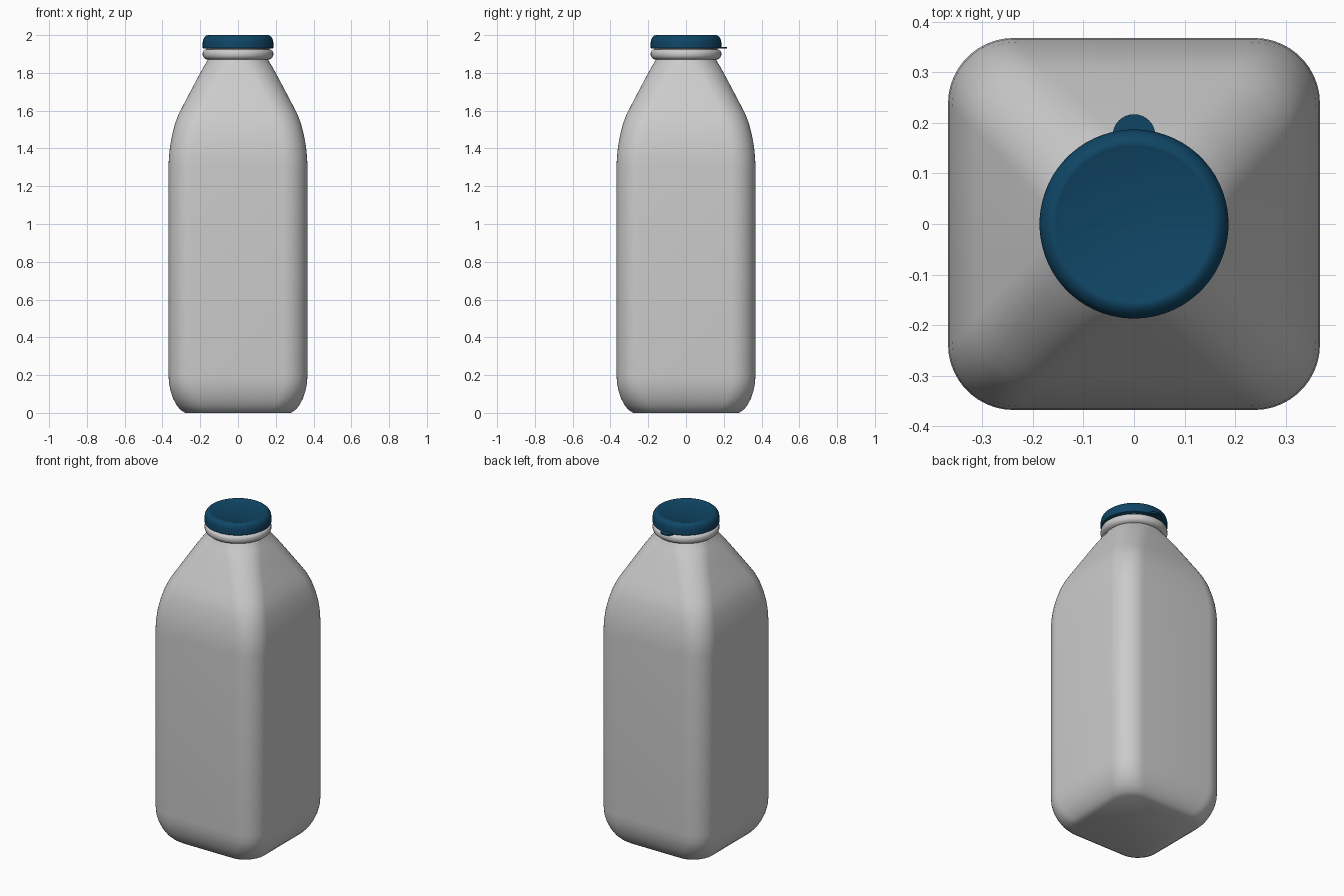
import bpy, bmesh, math

if "Cube" in bpy.data.objects:
    bpy.data.objects.remove(bpy.data.objects["Cube"])


def section(half, r, z, n):
    """Rounded square outline; a circle when r equals half."""
    pts = []
    for q in range(4):
        a0 = q * math.pi / 2
        mid = a0 + math.pi / 4
        c = (half - r) * math.sqrt(2)
        for i in range(n):
            # tiny inset keeps neighbouring corners distinct on circles
            a = a0 + (i + 0.5) / n * math.pi / 2 if r == half else a0 + i / (n - 1) * math.pi / 2
            pts.append((c * math.cos(mid) + r * math.cos(a),
                        c * math.sin(mid) + r * math.sin(a), z))
    return pts


def loft(name, rows, n=12, mat=None):
    """Skin a stack of (half width, corner radius, z) sections and cap both ends."""
    bm = bmesh.new()
    rings = [[bm.verts.new(p) for p in section(h, r, z, n)] for h, r, z in rows]
    for a, b in zip(rings, rings[1:]):
        for i in range(len(a)):
            j = (i + 1) % len(a)
            bm.faces.new((a[i], a[j], b[j], b[i]))
    bm.faces.new(rings[0][::-1])
    bm.faces.new(rings[-1])
    return finish(name, bm, mat)


def finish(name, bm, mat=None):
    bmesh.ops.recalc_face_normals(bm, faces=bm.faces)
    me = bpy.data.meshes.new(name)
    bm.to_mesh(me)
    bm.free()
    ob = bpy.data.objects.new(name, me)
    bpy.context.collection.objects.link(ob)
    if mat:
        me.materials.append(mat)
    bpy.ops.object.select_all(action='DESELECT')
    ob.select_set(True)
    bpy.context.view_layer.objects.active = ob
    bpy.ops.object.shade_smooth_by_angle(angle=math.radians(40))
    return ob


blue = bpy.data.materials.new("cap_blue")
blue.diffuse_color = (0.005, 0.06, 0.13, 1)
blue.use_nodes = True
blue.node_tree.nodes["Principled BSDF"].inputs["Base Color"].default_value = blue.diffuse_color

# Square bottle body: rounded base, straight sides, tapering shoulder
base = [(0.28, 0.12, 0), (0.303, 0.125, 0.015), (0.325, 0.13, 0.04), (0.343, 0.13, 0.075),
        (0.357, 0.13, 0.115), (0.365, 0.13, 0.155), (0.368, 0.13, 0.2)]
shoulder = [(0.368, 0.13, 1.3), (0.366, 0.13, 1.35), (0.36, 0.13, 1.41), (0.349, 0.13, 1.47),
            (0.334, 0.13, 1.53), (0.315, 0.13, 1.58), (0.292, 0.13, 1.625),
            (0.25, 0.132, 1.705), (0.205, 0.135, 1.79), (0.18, 0.142, 1.835),
            (0.162, 0.15, 1.865), (0.155, 0.152, 1.885)]
loft("bottle_body", base + shoulder)

# Round neck with its rolled lip
lip = [(0.155, 1.868), (0.172, 1.873), (0.182, 1.881), (0.187, 1.892), (0.187, 1.907),
       (0.183, 1.917), (0.174, 1.923), (0.166, 1.925), (0.166, 1.932)]
loft("neck_lip", [(r, r, z) for r, z in lip], 16)

# Cap with softened rim and slightly sunken top
cap = [(0.18, 1.928), (0.187, 1.932), (0.187, 1.964), (0.184, 1.978), (0.178, 1.989),
       (0.168, 1.997), (0.16, 2.0), (0.154, 1.999), (0.147, 1.996)]
loft("cap", [(r, r, z) for r, z in cap], 16, blue)

# Thin pull tab at the back of the cap
bm = bmesh.new()
pts = [(0.042 * math.cos(math.pi * i / 16), 0.176 + 0.041 * math.sin(math.pi * i / 16), 1.928)
       for i in range(17)]
face = bm.faces.new([bm.verts.new(p) for p in [(0.042, 0.15, 1.928)] + pts + [(-0.042, 0.15, 1.928)]])
ext = bmesh.ops.extrude_face_region(bm, geom=[face])
bmesh.ops.translate(bm, vec=(0, 0, 0.008), verts=[v for v in ext["geom"] if isinstance(v, bmesh.types.BMVert)])
if not any(f.normal.z < 0 for f in bm.faces):
    bm.normal_update()
finish("pull_tab", bm, blue)
